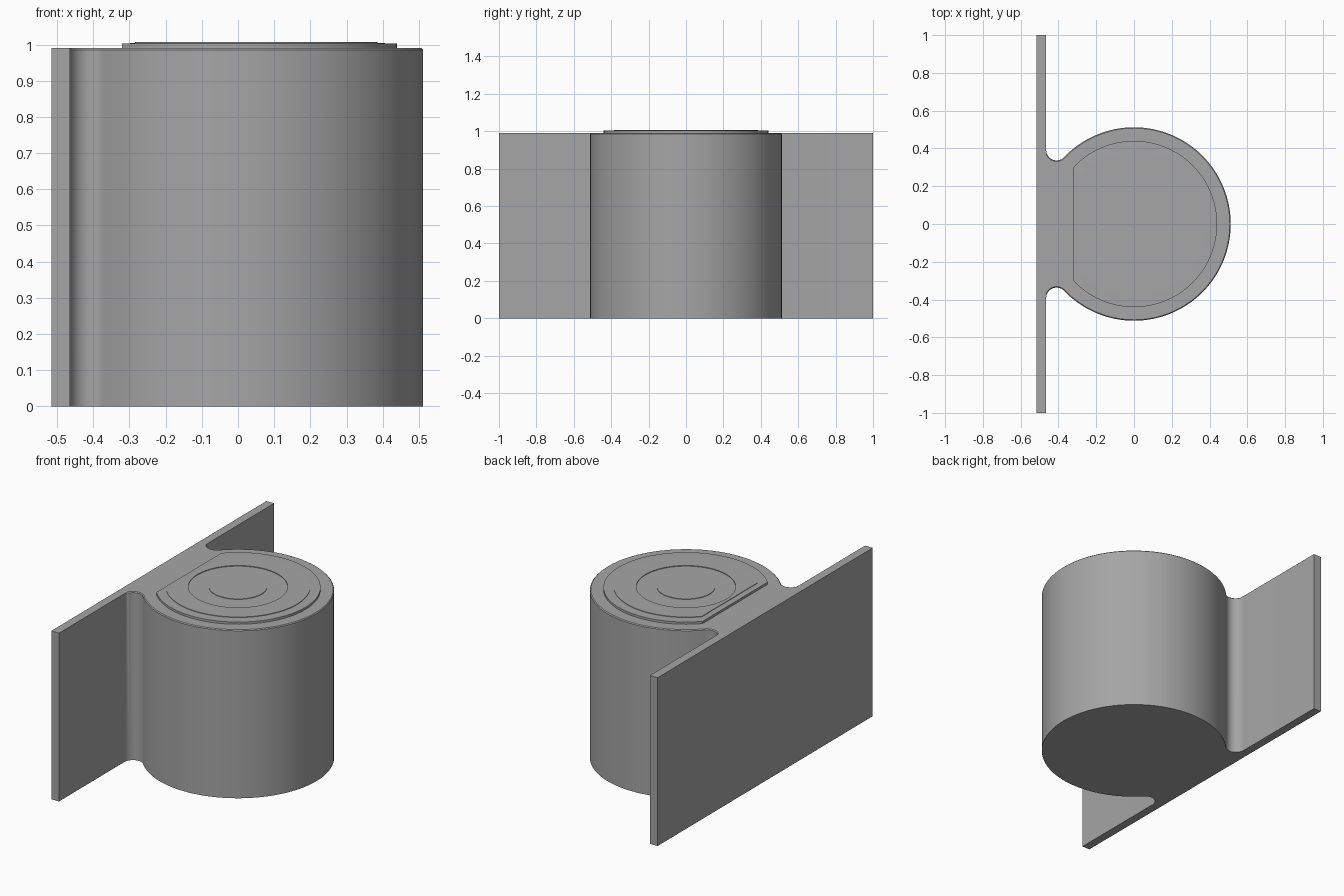
import bpy, bmesh
from math import sin, cos, acos, atan2, sqrt, pi, radians

cube = bpy.data.objects.get("Cube")
if cube:
    bpy.data.objects.remove(cube, do_unlink=True)

# One plain grey for everything
grey = bpy.data.materials.new("plain_grey")
grey.use_nodes = True
COLOUR = (0.38, 0.38, 0.38, 1)
grey.diffuse_color = COLOUR
grey.node_tree.nodes["Principled BSDF"].inputs["Base Color"].default_value = COLOUR

TOP = 0.99
RADIUS = 0.512
BACK, FACE = -0.515, -0.465      # the wall's two faces in x


def finish(bm, name):
    bmesh.ops.recalc_face_normals(bm, faces=bm.faces[:])
    mesh = bpy.data.meshes.new(name)
    bm.to_mesh(mesh)
    bm.free()
    mesh.materials.append(grey)
    obj = bpy.data.objects.new(name, mesh)
    bpy.context.collection.objects.link(obj)
    bpy.ops.object.select_all(action='DESELECT')
    obj.select_set(True)
    bpy.context.view_layer.objects.active = obj
    bpy.ops.object.shade_smooth_by_angle(angle=radians(30))
    return obj


def arc(cx, cy, r, start, end, steps):
    return [(cx + r * cos(start + (end - start) * i / steps),
             cy + r * sin(start + (end - start) * i / steps))
            for i in range(steps + 1)]


# Wall and column outline, joined by tangent fillets
fillet = 0.055
cx = FACE + fillet
cy = sqrt((RADIUS + fillet) ** 2 - cx ** 2)
touch = atan2(cy, cx)
half = [(BACK, 1), (FACE, 1)]
half += arc(cx, cy, fillet, pi, touch + pi, 16)
half += arc(0, 0, RADIUS, touch, 0, 64)[1:]
outline = half + [(x, -y) for x, y in reversed(half[:-1])]

bm = bmesh.new()
base = bm.faces.new([bm.verts.new((x, y, 0)) for x, y in outline])
lifted = bmesh.ops.extrude_face_region(bm, geom=[base], use_keep_orig=True)["geom"]
bmesh.ops.translate(bm, vec=(0, 0, TOP),
                    verts=[v for v in lifted if isinstance(v, bmesh.types.BMVert)])
# Fine chamfer around the column's top rim
rim = [e for e in bm.edges
       if all(v.co.z > TOP / 2 and v.co.x > FACE + 0.001 for v in e.verts)]
bmesh.ops.bevel(bm, geom=rim, offset=0.005, segments=1, affect='EDGES')
finish(bm, "wall_and_column")


# Raised cap: a stepped disc with one flat side, a round recess and a centre boss
def ring(bm, r, chord, z, arc_steps=96, flat_steps=24):
    a = acos(-chord / r) if chord else radians(137)
    pts = arc(0, 0, r, -a, a, arc_steps)
    if chord:
        y = r * sin(a)
        pts += [(-chord, y - 2 * y * i / flat_steps) for i in range(1, flat_steps)]
    else:
        pts += arc(0, 0, r, a, 2 * pi - a, flat_steps)[1:-1]
    return [bm.verts.new((x, y, z)) for x, y in pts]


steps = [(0.44, 0.32, TOP - 0.01), (0.44, 0.32, 1.003),
         (0.385, 0.285, 1.004), (0.385, 0.285, 1.007),
         (0.265, None, 1.007), (0.265, None, 1.003),
         (0.155, None, 1.003), (0.155, None, 1.006)]
bm = bmesh.new()
rings = [ring(bm, *s) for s in steps]
for low, high in zip(rings, rings[1:]):
    n = len(low)
    for i in range(n):
        j = (i + 1) % n
        bm.faces.new((low[i], low[j], high[j], high[i]))
bm.faces.new(rings[-1])
bm.faces.new(list(reversed(rings[0])))
finish(bm, "column_cap")
